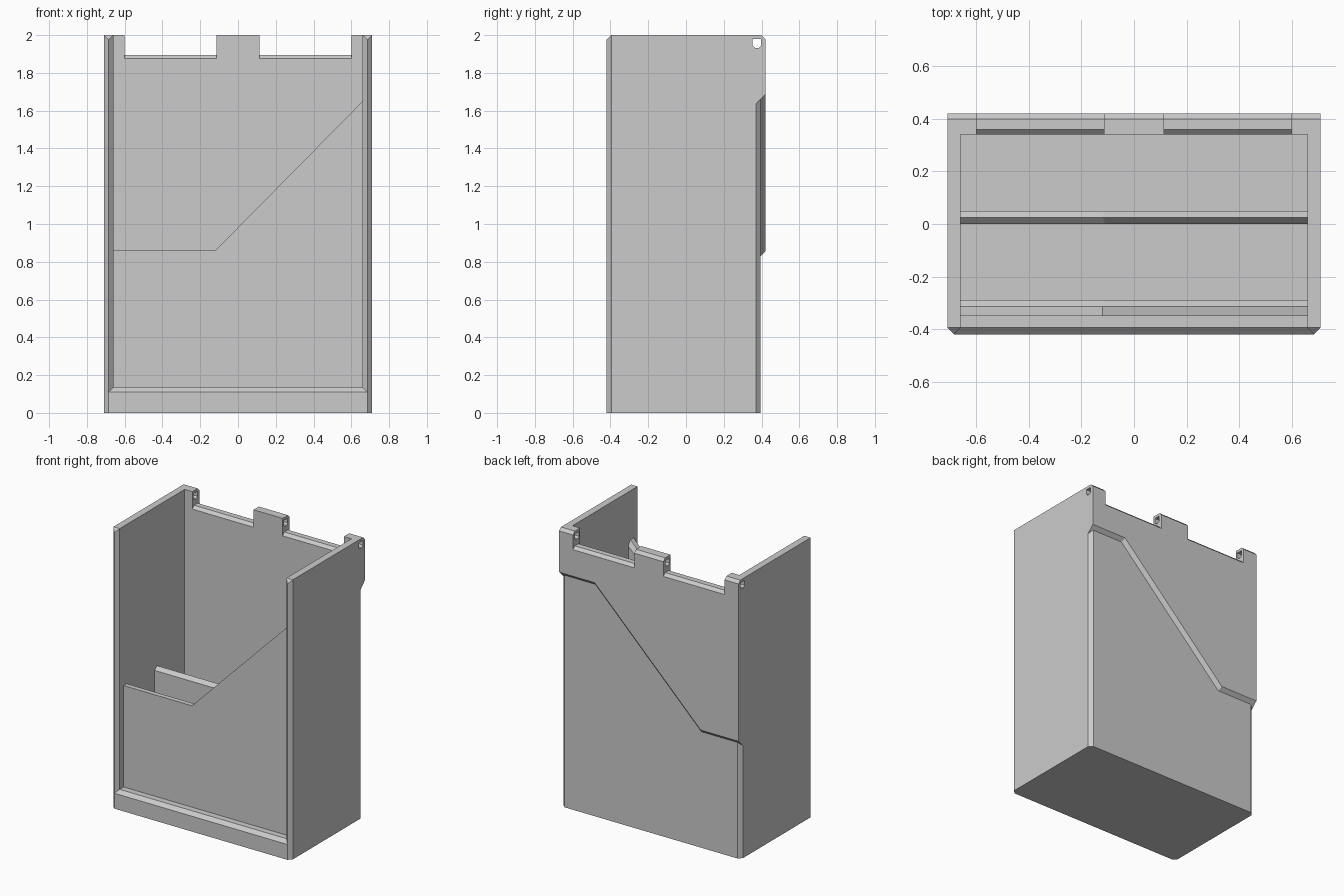
import bpy
import bmesh

cube = bpy.data.objects.get("Cube")
if cube:
    bpy.data.objects.remove(cube, do_unlink=True)

grey = bpy.data.materials.new("light_grey")
grey.use_nodes = True
COLOUR = (0.6, 0.6, 0.6, 1)
grey.diffuse_color = COLOUR
grey.node_tree.nodes["Principled BSDF"].inputs["Base Color"].default_value = COLOUR

W, IN = 0.71, 0.66            # outer and inner half widths
MID = (W + IN) / 2            # centre of the side wall thickness
BACK, REAR = 0.34, 0.42       # inner and outer faces of the back
LIP, C = -0.42, 0.025         # front face, chamfer size
H, NOTCH = 2.0, 1.875         # full height, hinge notch height


def loft(name, rings):
    """Solid through matching rings of 3D points, capped at both ends."""
    bm = bmesh.new()
    loops = [[bm.verts.new(p) for p in ring] for ring in rings]
    n = len(loops[0])
    for a, b in zip(loops, loops[1:]):
        for i in range(n):
            j = (i + 1) % n
            bm.faces.new((a[i], a[j], b[j], b[i]))
    bm.faces.new(loops[0])
    bm.faces.new(loops[-1])
    bmesh.ops.recalc_face_normals(bm, faces=bm.faces)
    mesh = bpy.data.meshes.new(name)
    bm.to_mesh(mesh)
    bm.free()
    mesh.materials.append(grey)
    obj = bpy.data.objects.new(name, mesh)
    bpy.context.collection.objects.link(obj)
    return obj


def along_x(name, x0, x1, profile):
    return loft(name, [[(x, y, z) for y, z in profile] for x in (x0, x1)])


def up_z(name, z0, z1, profile):
    return loft(name, [[(x, y, z) for x, y in profile] for z in (z0, z1)])


def sloped_plate(name, layers):
    """Pocket plate with a level and a rising top; layers are (y, top drop)."""
    rings = []
    for y, d in layers:
        outline = [(-IN, 0), (IN, 0), (IN, 1.65 - 1.414 * d),
                   (-0.12 + 0.414 * d, 0.86 - d), (-IN, 0.86 - d)]
        rings.append([(x, y, z) for x, z in outline])
    return loft(name, rings)


# Floor and front lip
along_x("floor", -IN, IN, [(-0.35, 0), (BACK, 0), (BACK, 0.05), (-0.35, 0.05)])
along_x("front_lip", -MID, MID,
        [(LIP, 0), (LIP, 0.11), (LIP + C, 0.11 + C), (-0.34, 0.11 + C), (-0.34, 0)])

# Pocket front and middle divider
sloped_plate("pocket_front", [(-0.35, 0), (-0.315, 0), (-0.29, C)])
sloped_plate("divider", [(0, C), (C, 0), (2 * C, C)])

# Back panel with the chamfered rail in the hinge notches
along_x("back_panel", -IN, IN,
        [(BACK, 0), (0.395, 0), (0.395, 1.8), (BACK, 1.8)])
along_x("hinge_rail", -IN, IN,
        [(BACK, 1.8), (BACK, NOTCH), (BACK + 0.02, NOTCH + 0.02),
         (REAR - 0.02, NOTCH + 0.02), (REAR, NOTCH), (REAR, 1.8)])

# Raised upper part of the back, with a stepped undercut lower edge
slab = []
for y, d in ((0.37, 0.05), (REAR, 0)):
    k = 0.414 * d
    outline = [(-W, 0.855 - d), (-0.41 + k, 0.855 - d), (0.43 + k, 1.685 - d),
               (W, 1.685 - d), (W, NOTCH), (-W, NOTCH)]
    slab.append([(x, y, z) for x, z in outline])
loft("raised_back", slab)

# Side walls with a pointed front edge
drilled = []
for side, s in (("right", -1), ("left", 1)):
    drilled.append(up_z(side + "_wall", 0, H, [
        (s * W, LIP + C), (s * IN, LIP + C), (s * IN, 0.395),
        (s * MID, 0.395), (s * W, 0.37)]))
    ridge = [(s * W, LIP + C, H), (s * MID, LIP, H - C), (s * IN, LIP + C, H)]
    loft(side + "_front_ridge", [[(x, y, 0) for x, y, z in ridge], ridge])

# Hinge lugs
lug = [(BACK, NOTCH), (BACK, H), (REAR - 0.02, H), (REAR, H - 0.02), (REAR, NOTCH)]
for name, x0, x1 in (("right_lug", -W, -0.6), ("middle_lug", -0.115, 0.115),
                     ("left_lug", 0.6, W)):
    drilled.append(along_x(name, x0, x1, lug))

# Hinge pin hole through lugs and walls
cutter = along_x("pin_hole_cutter", -1, 1,
                 [(0.353, 1.98), (0.398, 1.98), (0.398, 1.945),
                  (0.386, 1.932), (0.365, 1.932), (0.353, 1.945)])
cutter.hide_render = True
for obj in drilled:
    mod = obj.modifiers.new("pin_hole", 'BOOLEAN')
    mod.operation = 'DIFFERENCE'
    mod.solver = 'EXACT'
    mod.object = cutter
    bpy.context.view_layer.objects.active = obj
    bpy.ops.object.modifier_apply(modifier=mod.name)
bpy.data.objects.remove(cutter, do_unlink=True)
